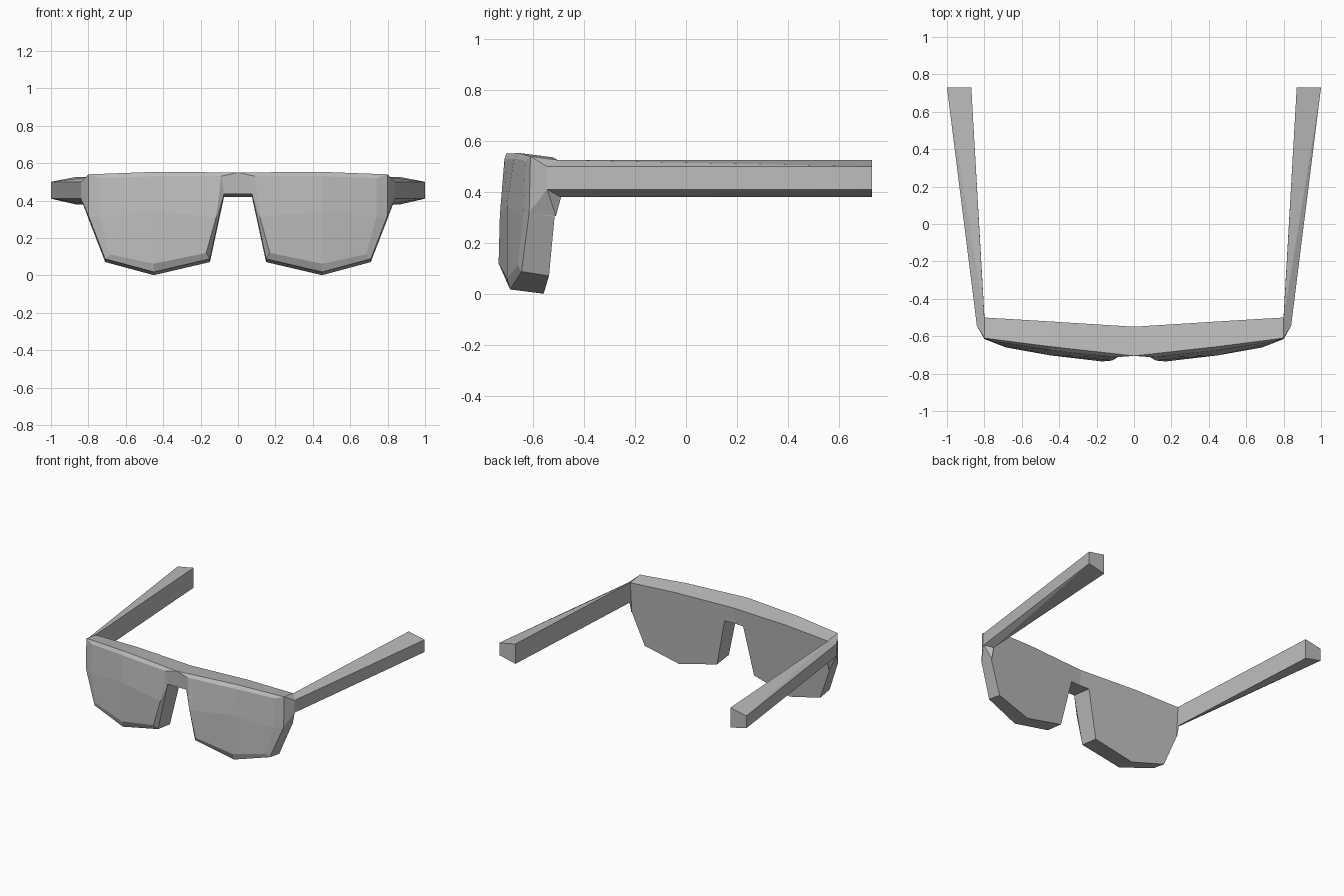
import bpy
import bmesh

cube = bpy.data.objects.get("Cube")
if cube:
    bpy.data.objects.remove(cube, do_unlink=True)

grey = bpy.data.materials.new("plain grey")
grey.use_nodes = True
GREY = (0.5, 0.5, 0.5, 1)
grey.diffuse_color = GREY
grey.node_tree.nodes["Principled BSDF"].inputs["Base Color"].default_value = GREY


def finish(bm, name):
    """Turn one half into an object mirrored across x = 0."""
    bmesh.ops.recalc_face_normals(bm, faces=bm.faces[:])
    mesh = bpy.data.meshes.new(name)
    bm.to_mesh(mesh)
    bm.free()
    mesh.materials.append(grey)
    obj = bpy.data.objects.new(name, mesh)
    bpy.context.collection.objects.link(obj)
    mirror = obj.modifiers.new("Mirror", 'MIRROR')
    mirror.use_clip = True
    return obj


def hull(points, name):
    bm = bmesh.new()
    for p in points:
        bm.verts.new(p)
    bmesh.ops.convex_hull(bm, input=bm.verts[:])
    bmesh.ops.dissolve_limit(bm, angle_limit=0.01, verts=bm.verts[:], edges=bm.edges[:])
    return finish(bm, name)


# Front frame: rim outline from top centre, round the lens, to under the bridge
rim_points = [(0, -.705, .55), (.45, -.655, .553), (.8, -.61, .54),
              (.8, -.615, .32), (.71, -.645, .088), (.45, -.69, .018),
              (.15, -.71, .088), (.075, -.705, .435), (0, -.705, .435)]
# Raised lens grid, three rows from top to bottom, inner to outer
lens_points = [[(.09, -.712, .53), (.45, -.675, .53), (.74, -.63, .52)],
               [(.117, -.73, .31), (.45, -.702, .345), (.74, -.637, .31)],
               [(.17, -.735, .12), (.45, -.702, .062), (.685, -.66, .112)]]

bm = bmesh.new()
rim = [bm.verts.new(p) for p in rim_points]
back = [bm.verts.new((x, -.55 + .0625 * x - .07 * (.54 - z), z - .017))
        for x, y, z in rim_points]
top, mid, low = [[bm.verts.new(p) for p in row] for row in lens_points]

# Lens facets
for a, b in ((top, mid), (mid, low)):
    for i in range(2):
        bm.faces.new((a[i], a[i + 1], b[i + 1], b[i]))
# Bevel between the rim and the lens
loop = [top[1], top[2], mid[2], low[2], low[1], low[0]]
for i in range(5):
    bm.faces.new((rim[i + 1], rim[i + 2], loop[i + 1], loop[i]))
bm.faces.new((rim[6], rim[7], mid[0], low[0]))
bm.faces.new((rim[7], top[0], mid[0]))
# Bridge
bm.faces.new((rim[0], rim[1], top[1], top[0]))
bm.faces.new((rim[0], top[0], rim[7], rim[8]))
# Edge walls and back
for i in range(8):
    bm.faces.new((rim[i], rim[i + 1], back[i + 1], back[i]))
bm.faces.new(back)
finish(bm, "front_frame")

# Temple arms, tapering to a narrow joint at the frame
joint = [(.8, -.5, .525), (.8, -.49, .38), (.84, -.545, .41), (.84, -.545, .5)]
tip = [(.87, .73, .525), (.87, .73, .38), (1, .73, .41), (1, .73, .5)]
hull(joint + tip, "temple_arms")

# Hinge corners joining the arms to the rim
hull(joint + [(.8, -.61, .54), (.8, -.615, .32), (.8, -.51, .305)], "hinge_corners")
